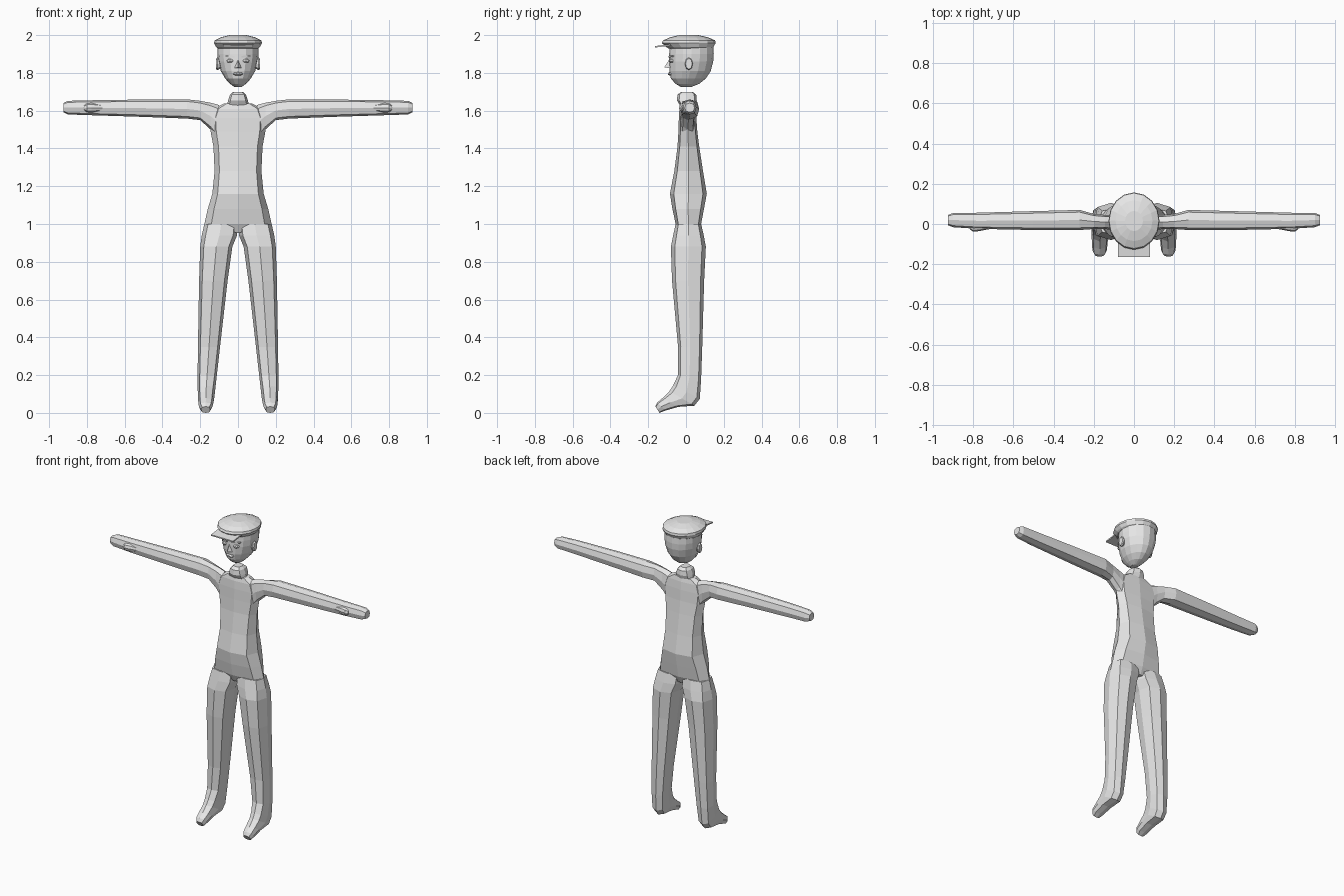
import bpy, bmesh, math
from mathutils import Vector

grey = bpy.data.materials.new("plain_grey")
grey.diffuse_color = (0.8, 0.8, 0.8, 1)


def finish(name, bm):
    bmesh.ops.recalc_face_normals(bm, faces=bm.faces)
    me = bpy.data.meshes.new(name)
    bm.to_mesh(me)
    bm.free()
    me.materials.append(grey)
    ob = bpy.data.objects.new(name, me)
    bpy.context.collection.objects.link(ob)
    return ob


def loft(name, rings, n=8, full=1.0):
    """Skin rings given as (centre, half axis u, half axis v)."""
    bm = bmesh.new()
    loops = []
    for c, u, v in rings:
        loop = []
        for i in range(n):
            a = 2 * math.pi * i / n
            k = full if i % (n // 4) else 1.0
            loop.append(bm.verts.new(c + u * math.cos(a) * k + v * math.sin(a) * k))
        loops.append(loop)
    for a, b in zip(loops, loops[1:]):
        for i in range(n):
            j = (i + 1) % n
            bm.faces.new((a[i], a[j], b[j], b[i]))
    bm.faces.new(loops[0][::-1])
    bm.faces.new(loops[-1])
    return finish(name, bm)


def level(z, hx, y0, y1):
    """Horizontal ring centred on x = 0."""
    return (Vector((0, (y0 + y1) / 2, z)), Vector((hx, 0, 0)),
            Vector((0, (y1 - y0) / 2, 0)))


def across(s, x, y0, y1, z0, z1):
    """Upright ring across an arm."""
    return (Vector((s * x, (y0 + y1) / 2, (z0 + z1) / 2)),
            Vector((0, (y1 - y0) / 2, 0)), Vector((0, 0, (z1 - z0) / 2)))


def tilted(s, x0, x1, yf, zf, yb, zb):
    """Leg ring through a front point and a back point."""
    return (Vector((s * (x0 + x1) / 2, (yf + yb) / 2, (zf + zb) / 2)),
            Vector(((x1 - x0) / 2, 0, 0)),
            Vector((0, (yb - yf) / 2, (zb - zf) / 2)))


def solid(name, pts, faces):
    bm = bmesh.new()
    vs = [bm.verts.new(p) for p in pts]
    for f in faces:
        bm.faces.new([vs[i] for i in f])
    return finish(name, bm)


BOX = [(0, 1, 2, 3), (4, 5, 6, 7), (0, 1, 5, 4),
       (1, 2, 6, 5), (2, 3, 7, 6), (3, 0, 4, 7)]

# Torso and neck
loft("torso", [level(*r) for r in (
    (0.955, 0.10, -0.035, 0.06), (1.0, 0.178, -0.055, 0.08),
    (1.08, 0.16, -0.072, 0.095), (1.16, 0.136, -0.085, 0.11),
    (1.28, 0.124, -0.062, 0.09), (1.41, 0.13, -0.045, 0.07),
    (1.49, 0.145, -0.04, 0.06), (1.56, 0.15, -0.038, 0.055),
    (1.61, 0.13, -0.035, 0.05), (1.638, 0.075, -0.03, 0.045))], full=1.12)
loft("neck", [level(*r) for r in (
    (1.625, 0.06, -0.03, 0.045), (1.655, 0.052, -0.048, 0.057),
    (1.685, 0.042, -0.045, 0.054), (1.70, 0.026, -0.025, 0.035))], full=1.1)

for s, side in ((-1, "left"), (1, "right")):
    # Arm with mitten hand
    loft(side + "_arm", [across(s, *r) for r in (
        (0.10, -0.03, 0.045, 1.44, 1.63), (0.145, -0.025, 0.045, 1.50, 1.642),
        (0.20, -0.025, 0.05, 1.55, 1.652), (0.27, -0.03, 0.07, 1.558, 1.66),
        (0.50, -0.03, 0.064, 1.567, 1.659), (0.78, -0.024, 0.056, 1.576, 1.655),
        (0.90, -0.016, 0.055, 1.58, 1.652), (0.925, -0.006, 0.045, 1.592, 1.64))],
        full=1.1)
    loft(side + "_thumb", [across(s, *r) for r in (
        (0.70, -0.022, 0.01, 1.60, 1.63), (0.775, -0.036, 0.0, 1.59, 1.64),
        (0.80, -0.038, 0.0, 1.592, 1.638), (0.815, -0.028, 0.0, 1.602, 1.628))])
    # Leg running into the foot
    loft(side + "_leg", [tilted(s, *r) for r in (
        (0.0, 0.178, -0.055, 1.0, 0.08, 1.0),
        (0.005, 0.192, -0.068, 0.94, 0.094, 0.94),
        (0.03, 0.20, -0.08, 0.88, 0.105, 0.88),
        (0.055, 0.206, -0.074, 0.70, 0.096, 0.70),
        (0.095, 0.212, -0.042, 0.35, 0.086, 0.35),
        (0.113, 0.214, -0.043, 0.20, 0.08, 0.18),
        (0.122, 0.213, -0.068, 0.145, 0.073, 0.075),
        (0.126, 0.212, -0.088, 0.115, 0.045, 0.038),
        (0.13, 0.21, -0.125, 0.078, -0.04, 0.032),
        (0.135, 0.207, -0.152, 0.055, -0.11, 0.012),
        (0.147, 0.195, -0.162, 0.034, -0.14, 0.0))], full=1.1)
    # Ear
    loft(side + "_ear", [
        (Vector((s * x, 0.015, 1.848)), Vector((0, h, 0)), Vector((0, 0, h * 1.6)))
        for x, h in ((0.09, 0.014), (0.108, 0.021), (0.116, 0.018))])
    # Eye
    loft(side + "_eye", [
        (Vector((s * 0.042, y, 1.864)), Vector((w, 0, 0)), Vector((0, 0, w * 0.6)))
        for y, w in ((-0.07, 0.018), (-0.084, 0.017), (-0.089, 0.008))])
    # Eyebrow
    solid(side + "_eyebrow",
          [(s * x, y + d, z) for d in (0, 0.012) for x, y, z in (
              (0.018, -0.093, 1.881), (0.065, -0.076, 1.886),
              (0.065, -0.076, 1.893), (0.018, -0.093, 1.890))], BOX)

# Head
loft("head", [level(*r) for r in (
    (1.724, 0.018, -0.025, 0.025), (1.742, 0.042, -0.055, 0.07),
    (1.77, 0.068, -0.08, 0.105), (1.81, 0.091, -0.088, 0.131),
    (1.86, 0.105, -0.09, 0.144), (1.90, 0.109, -0.089, 0.147),
    (1.94, 0.108, -0.086, 0.145))], n=16)

# Nose and lips
solid("nose", [(0, -0.086, 1.876), (-0.019, -0.084, 1.825),
               (0.019, -0.084, 1.825), (0, -0.115, 1.829)],
      [(0, 1, 3), (0, 3, 2), (1, 2, 3), (0, 2, 1)])
loft("lips", [
    (Vector((0, y, 1.795)), Vector((w, 0, 0)), Vector((0, 0, h)))
    for y, w, h in ((-0.07, 0.03, 0.011), (-0.088, 0.025, 0.009),
                    (-0.096, 0.012, 0.004))])

# Cap and its peak
loft("cap", [level(*r) for r in (
    (1.93, 0.108, -0.095, 0.135), (1.938, 0.117, -0.105, 0.146),
    (1.958, 0.127, -0.128, 0.157), (1.972, 0.124, -0.122, 0.154),
    (1.988, 0.092, -0.085, 0.118), (2.0, 0.045, -0.035, 0.065))], n=16)
solid("cap_peak",
      [(x, y, z + d) for d in (0, 0.008) for x, y, z in (
          (-0.08, -0.165, 1.934), (0.08, -0.165, 1.934),
          (0.08, -0.06, 1.947), (-0.08, -0.06, 1.947))], BOX)
